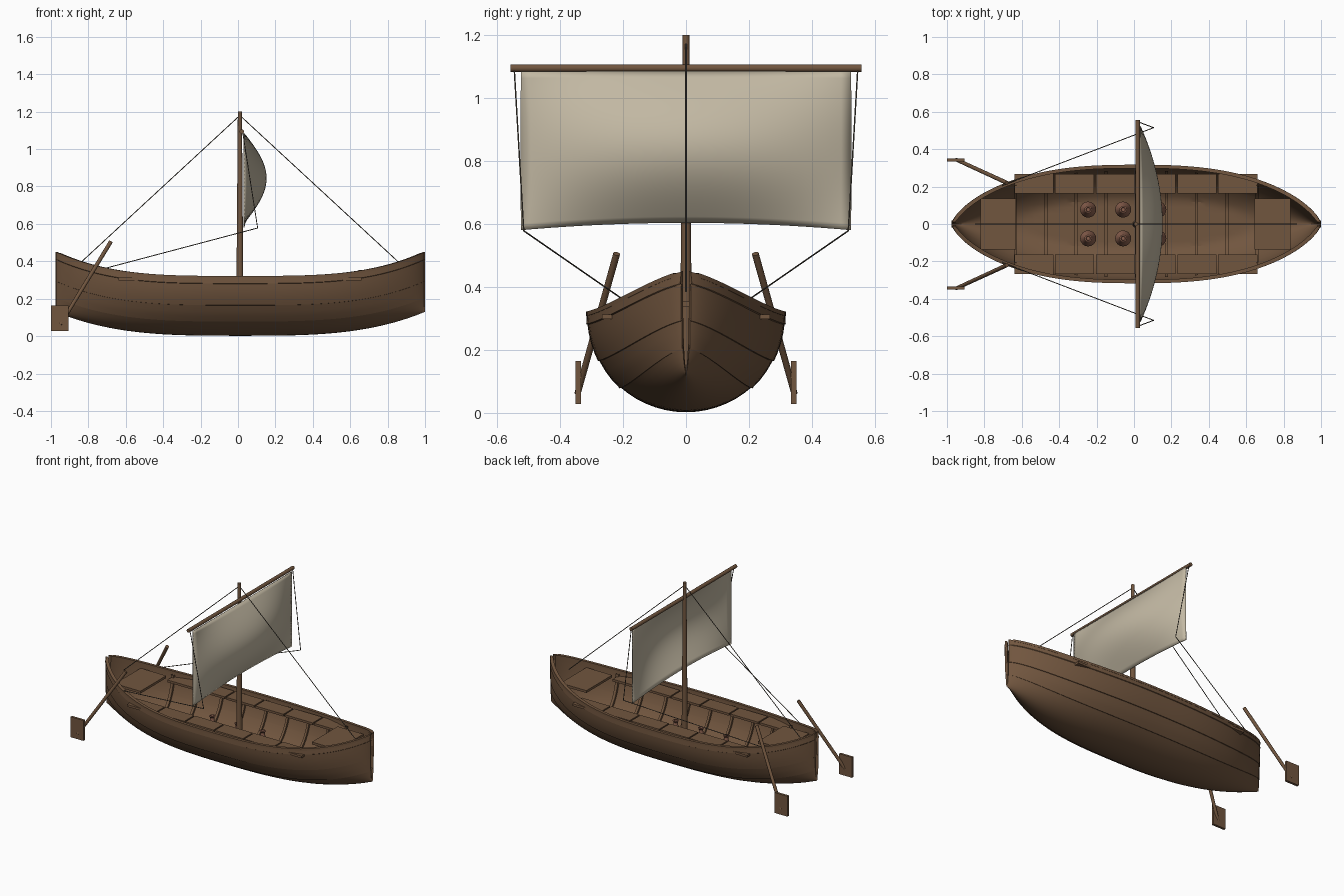
import bpy, bmesh, math
from mathutils import Vector

cube = bpy.data.objects.get("Cube")
if cube:
    bpy.data.objects.remove(cube)


def material(name, rgb):
    m = bpy.data.materials.new(name)
    m.use_nodes = True
    m.diffuse_color = (*rgb, 1)
    bsdf = next(n for n in m.node_tree.nodes if n.type == 'BSDF_PRINCIPLED')
    bsdf.inputs["Base Color"].default_value = (*rgb, 1)
    return m


WOOD = material("brown wood", (0.165, 0.092, 0.049))
SAIL = material("cream canvas", (0.54, 0.48, 0.365))
ROPE = material("dull rope", (0.1, 0.085, 0.065))
CLAY = material("reddish clay", (0.25, 0.115, 0.075))


def finish(bm, name, mat, angle=35):
    bmesh.ops.recalc_face_normals(bm, faces=bm.faces[:])
    me = bpy.data.meshes.new(name)
    bm.to_mesh(me)
    bm.free()
    ob = bpy.data.objects.new(name, me)
    bpy.context.collection.objects.link(ob)
    me.materials.append(mat)
    bpy.ops.object.select_all(action='DESELECT')
    ob.select_set(True)
    bpy.context.view_layer.objects.active = ob
    bpy.ops.object.shade_smooth_by_angle(angle=math.radians(angle))
    return ob


def box(name, lo, hi, mat):
    bm = bmesh.new()
    bmesh.ops.create_cube(bm, size=1)
    lo, hi = Vector(lo), Vector(hi)
    for v in bm.verts:
        v.co = (lo + hi) / 2 + v.co * (hi - lo)
    return finish(bm, name, mat)


def rod(name, a, b, r1, r2, mat, sides=12):
    a, b = Vector(a), Vector(b)
    bm = bmesh.new()
    bmesh.ops.create_cone(bm, cap_ends=True, segments=sides, radius1=r1,
                          radius2=r2, depth=(b - a).length)
    turn = (b - a).to_track_quat('Z', 'Y')
    for v in bm.verts:
        v.co = turn @ v.co + (a + b) / 2
    return finish(bm, name, mat, angle=62)


def grid(bm, rows):
    """Skin rows of points with quads and return the vertices."""
    vs = [[bm.verts.new(p) for p in row] for row in rows]
    for r, s in zip(vs, vs[1:]):
        for j in range(len(r) - 1):
            bm.faces.new((r[j], r[j + 1], s[j + 1], s[j]))
    return vs


# Hull shape: pointed plan, half-ellipse sections, rising sheer and keel
CX, HALF, FLOOR = 0.0125, 0.9875, 0.05
SEAMS = [0, 7, 29, 49]


def lap(deg):
    """How far a strake stands proud: it grows towards its lower edge."""
    a = min(deg, 180 - deg)
    for s, e in zip(SEAMS, SEAMS[1:]):
        if s <= a < e:
            return 0.004 * (a - s) / (e - s)
    return 0


def hull_point(u, deg, inset=0.0):
    a = math.radians(deg)
    top = 0.32 + 0.13 * abs(u) ** 3.5
    keel = 0.002 + 0.128 * abs(u) ** 3.2 + inset
    wide = max(0.315 * max(0, 1 - abs(u) ** 2.6) ** 0.7 - inset, 0.01)
    proud = 0
    if not inset:
        wide = max(wide, 0.015)
        proud = lap(deg)
    z = top - (top - keel + proud) * math.sin(a)
    if inset:
        z = max(z, FLOOR + inset - 0.018)
    x = CX + HALF * u * (1 - (0.01 if inset else 0))
    return (x, (wide + proud) * math.cos(a), z)


# Overlapping planks: each seam is a small step between two close angles
cuts = [s + d for s in SEAMS[1:] for d in (-0.25, 0.25)]
cuts += [180 - c for c in cuts]
angles = sorted(cuts + [a for a in range(0, 181, 6)
                        if all(abs(a - c) > 1.5 for c in cuts)])
stations = [-math.cos(math.pi * i / 64) for i in range(65)]

# Hull shell, with a narrow open slit at each end
bm = bmesh.new()
outer = grid(bm, [[hull_point(u, a) for a in angles] for u in stations])
inner = grid(bm, [[hull_point(u, a, 0.014) for a in angles] for u in stations])
for k in (0, -1):
    for i in range(len(stations) - 1):
        bm.faces.new((outer[i][k], outer[i + 1][k], inner[i + 1][k], inner[i][k]))
    for j in range(len(angles) - 1):
        bm.faces.new((outer[k][j], outer[k][j + 1], inner[k][j + 1], inner[k][j]))
finish(bm, "hull", WOOD, angle=25)

# Gunwale strips on the rim
for side, deg in (("left", 0), ("right", 180)):
    bm = bmesh.new()
    rows = []
    for u in stations[4:-4]:
        o, i = Vector(hull_point(u, deg)), Vector(hull_point(u, deg, 0.017))
        up, down = Vector((0, 0, 0.002)), Vector((0, 0, -0.012))
        out = (o - i).normalized() * 0.002
        rows.append([o + out + down, o + out + up, i + up, i + down, o + out + down])
    grid(bm, rows)
    finish(bm, side + "_gunwale", WOOD)

# Ribs across the inside
for n in range(-4, 5):
    bm = bmesh.new()
    u0 = 0.165 * n
    rows = []
    for du, inset in ((-0.008, 0.012), (-0.008, 0.028), (0.008, 0.028), (0.008, 0.012)):
        rows.append([hull_point(u0 + du, a, inset) for a in range(4, 177, 4)])
    grid(bm, rows)
    finish(bm, f"rib_{n + 5}", WOOD)

# Side benches in planks, and end decks
for s, side in ((1, "left"), (-1, "right")):
    ys = sorted((s * 0.163, s * 0.267))
    for i in range(6):
        x = -0.64 + i * 0.218
        box(f"{side}_bench_{i + 1}", (x, ys[0], 0.298), (x + 0.209, ys[1], 0.313), WOOD)
box("bow_deck", (0.645, -0.137, 0.338), (0.837, 0.137, 0.354), WOOD)
box("stern_deck", (-0.82, -0.137, 0.338), (-0.63, 0.137, 0.354), WOOD)

# Clay jars on the floor
profile = [(0.025, 0.05), (0.038, 0.075), (0.043, 0.105), (0.038, 0.125),
           (0.014, 0.18), (0.013, 0.2), (0.02, 0.21), (0.012, 0.212), (0.01, 0.2)]
for x in (-0.245, -0.058, 0.13):
    for y in (-0.077, 0.077):
        bm = bmesh.new()
        rows = [[(x + r * math.cos(t * math.pi / 8), y + r * math.sin(t * math.pi / 8), z)
                 for t in range(17)] for r, z in profile]
        vs = grid(bm, rows)
        bm.faces.new(vs[0][:-1])
        bm.faces.new(vs[-1][:-1])
        bmesh.ops.remove_doubles(bm, verts=bm.verts[:], dist=1e-5)
        finish(bm, "jar", CLAY)

# Mast and yard
rod("mast", (0.01, 0, 0.05), (0.01, 0, 1.2), 0.02, 0.011, WOOD, 16)
rod("yard", (0.02, -0.557, 1.094), (0.02, 0.557, 1.094), 0.012, 0.012, WOOD, 16)

# Billowing sail with an arched foot
bm = bmesh.new()
rows = []
for i in range(25):
    v = i / 24
    row = []
    for j in range(33):
        t = j / 16 - 1
        foot = 0.58 + 0.025 * (1 - t * t)
        belly = 0.118 * math.sin(math.pi * v) * (1 - t * t)
        row.append((0.032 + belly, 0.524 * t, 1.083 + (foot - 1.083) * v))
    rows.append(row)
grid(bm, rows)
sail = finish(bm, "sail", SAIL, angle=60)
thick = sail.modifiers.new("thickness", 'SOLIDIFY')
thick.thickness = 0.006
thick.offset = 0

# Stays, sheets and steering oars
LINE = 0.0024
rod("bow_stay", (0.01, 0, 1.18), (0.87, 0, 0.385), LINE, LINE, ROPE, 8)
rod("stern_stay", (0.01, 0, 1.18), (-0.85, 0, 0.385), LINE, LINE, ROPE, 8)
for s, side in ((1, "left"), (-1, "right")):
    clew = (0.105, s * 0.515, 0.578)
    rod(side + "_brace", (0.025, s * 0.545, 1.09), clew, LINE, LINE, ROPE, 8)
    rod(side + "_sheet", clew, (-0.72, s * 0.2, 0.36), LINE, LINE, ROPE, 8)
    rod(side + "_oar_shaft", (-0.68, s * 0.22, 0.505), (-0.95, s * 0.344, 0.062),
        0.011, 0.01, WOOD)
    ys = sorted((s * 0.334, s * 0.35))
    box(side + "_oar_blade", (-1.0, ys[0], 0.028), (-0.905, ys[1], 0.165), WOOD)
